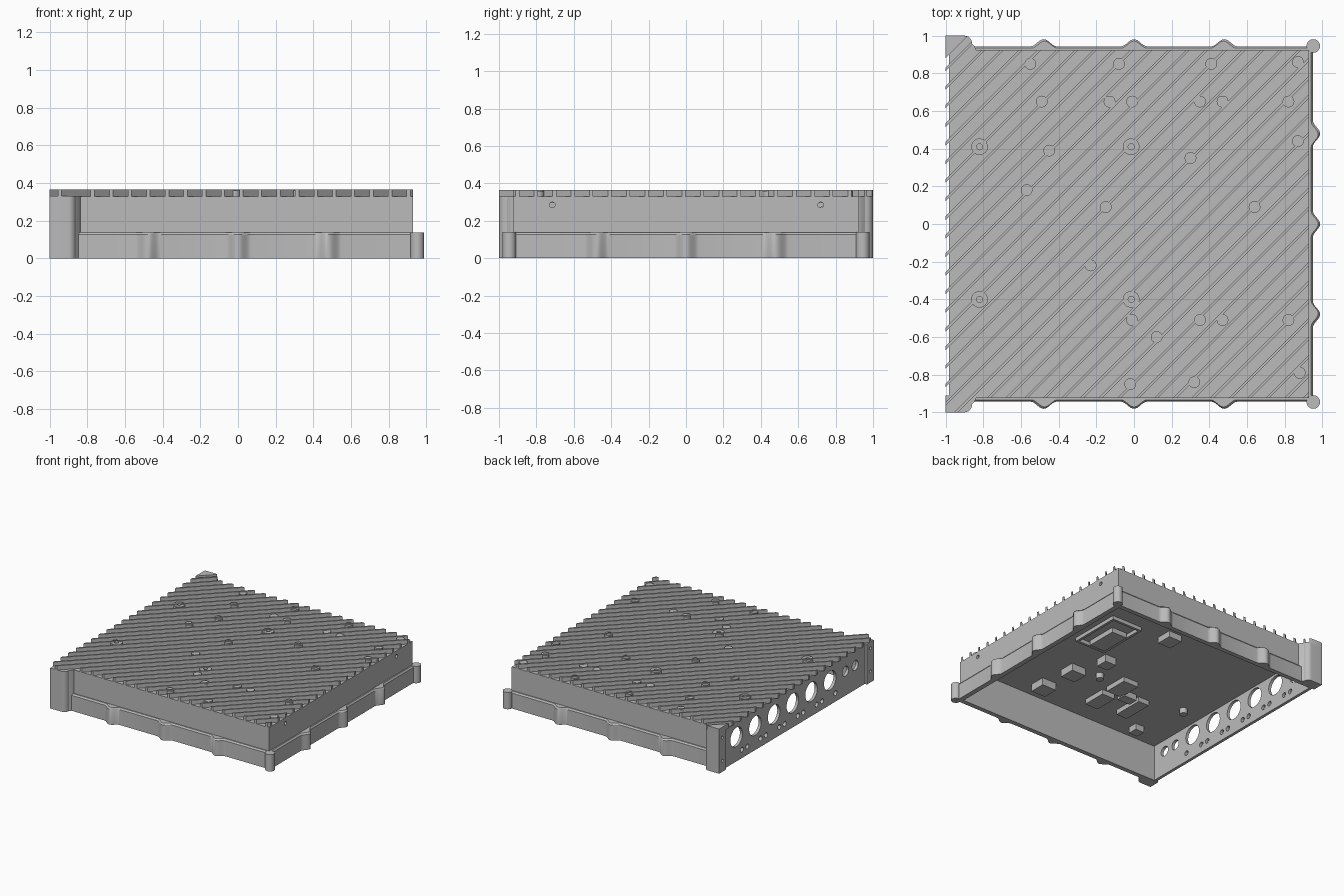
import bpy, bmesh, math
from mathutils import Matrix, Vector

if "Cube" in bpy.data.objects:
    bpy.data.objects.remove(bpy.data.objects["Cube"], do_unlink=True)

# Single cast metal colour
metal = bpy.data.materials.new("cast_metal_grey")
metal.use_nodes = True
GREY = (0.5, 0.5, 0.5, 1)
metal.diffuse_color = GREY
for node in metal.node_tree.nodes:
    if node.type == "BSDF_PRINCIPLED":
        node.inputs["Base Color"].default_value = GREY


def finish(bm, name):
    bmesh.ops.recalc_face_normals(bm, faces=bm.faces)
    mesh = bpy.data.meshes.new(name)
    bm.to_mesh(mesh)
    bm.free()
    mesh.materials.append(metal)
    obj = bpy.data.objects.new(name, mesh)
    bpy.context.collection.objects.link(obj)
    return obj


def add_box(bm, low, high, turn=Matrix()):
    low, high = Vector(low), Vector(high)
    size = Matrix.Diagonal((*(high - low), 1))
    bmesh.ops.create_cube(bm, size=1, matrix=turn @ Matrix.Translation((low + high) / 2) @ size)


def add_cylinder(bm, centre, radius, depth, axis="Z", sides=32):
    turn = Matrix.Rotation(math.pi / 2, 4, "Y") if axis == "X" else Matrix()
    bmesh.ops.create_cone(bm, cap_ends=True, segments=sides, radius1=radius, radius2=radius,
                          depth=depth, matrix=Matrix.Translation(centre) @ turn)


def box(name, low, high):
    bm = bmesh.new()
    add_box(bm, low, high)
    return finish(bm, name)


def prism(name, outline, levels):
    """Stack the outline at (height, scale) levels and cap both ends."""
    bm = bmesh.new()
    rings = [[bm.verts.new((x * s, y * s, z)) for x, y in outline] for z, s in levels]
    count = len(outline)
    for lower, upper in zip(rings, rings[1:]):
        for i in range(count):
            j = (i + 1) % count
            bm.faces.new((lower[i], lower[j], upper[j], upper[i]))
    bm.faces.new(rings[0][::-1])
    bm.faces.new(rings[-1])
    return finish(bm, name)


def combine(obj, other, operation):
    """Apply a boolean and remove the helper object."""
    bpy.context.view_layer.objects.active = obj
    mod = obj.modifiers.new("combine", "BOOLEAN")
    mod.operation, mod.object, mod.solver = operation, other, "EXACT"
    bpy.ops.object.modifier_apply(modifier=mod.name)
    bpy.data.objects.remove(other, do_unlink=True)


def smooth(obj):
    bpy.ops.object.select_all(action="DESELECT")
    obj.select_set(True)
    bpy.context.view_layer.objects.active = obj
    bpy.ops.object.shade_smooth_by_angle(angle=math.radians(30))


WALL_X, WALL_Y = 0.93, 0.925
RIM_X, RIM_Y, RIM_TOP = 0.95, 0.943, 0.138
DECK, FIN_TOP = 0.33, 0.365
BUMPS = (-0.48, 0, 0.48)


# Lower rim outline with flared screw bumps on three sides
def bump_profile():
    points = []
    for centre in BUMPS:
        for i in range(17):
            t = i / 8 - 1
            points.append((centre + 0.07 * t, 0.038 * math.cos(t * math.pi / 2) ** 2))
    return points


side = bump_profile()
rim = [(-0.9, -RIM_Y)] + [(t, -RIM_Y - b) for t, b in side] + [(RIM_X, -RIM_Y)]
rim += [(RIM_X + b, t) for t, b in side]
rim += [(RIM_X, RIM_Y)] + [(t, RIM_Y + b) for t, b in reversed(side)] + [(-0.9, RIM_Y)]
housing = prism("housing", rim, [(0, 1), (RIM_TOP - 0.012, 1), (RIM_TOP, 0.99)])

# Upper walls and deck
combine(housing, box("upper_wall", (-0.982, -WALL_Y, 0.001), (WALL_X, WALL_Y, DECK)), "UNION")

# Corner screw bosses and mounting ears at the connector end
for s in (-1, 1):
    bm = bmesh.new()
    add_cylinder(bm, (0.952, s * 0.945, RIM_TOP / 2 + 0.001), 0.036, RIM_TOP)
    combine(housing, finish(bm, "corner_boss"), "UNION")
    arc = [(-0.9 + 0.04 * math.cos(a), s * (0.958 + 0.042 * math.sin(a)))
           for a in (math.pi / 12 * i for i in range(7))]
    ear = [(-1, s * 0.91), (-0.83, s * 0.91), (-0.845, s * 0.94)] + arc + [(-1, s)]
    combine(housing, prism("ear", ear, [(0, 1), (DECK + 0.001, 1)]), "UNION")

# Open cavity underneath
combine(housing, box("cavity", (-0.958, -0.905, -0.1), (0.91, 0.905, 0.295)), "DIFFERENCE")

# Connector holes, indicator hole pairs and ear screw holes
bm = bmesh.new()
for i in range(6):
    y = 0.75 - i * 0.242
    add_cylinder(bm, (-1, y, 0.2), 0.078, 0.2, "X", 40)
    for shift in (0.07, 0.14)[:1 if i == 5 else 2]:
        add_cylinder(bm, (-1, y - shift, 0.07), 0.02, 0.2, "X", 20)
for y in (-0.66, -0.785):
    add_cylinder(bm, (-1, y, 0.2), 0.04, 0.2, "X")
for y in (-0.957, 0.957):
    for z in (0.09, 0.28):
        add_cylinder(bm, (-1, y, z), 0.012, 0.06, "X", 16)
# Vent holes in the opposite wall
for y in (-0.715, 0.72):
    add_cylinder(bm, (WALL_X, y, 0.285), 0.015, 0.1, "X", 16)
combine(housing, finish(bm, "hole_cutter"), "DIFFERENCE")
smooth(housing)

# Diagonal cooling fins trimmed to the deck footprint
PITCH, HALF = 0.0987, 0.007
bm = bmesh.new()
for k in range(-19, 19):
    c = 0.054 + PITCH * k
    turn = Matrix.Translation((c / 2, -c / 2, 0)) @ Matrix.Rotation(math.pi / 4, 4, "Z")
    add_box(bm, (-1.5, -HALF, DECK - 0.005), (1.5, HALF, FIN_TOP), turn)
# Solid pad on the rear ear
pad = Matrix.Translation((-1, 1, 0)) @ Matrix.Rotation(math.pi / 4, 4, "Z")
add_box(bm, (-0.3, -0.085, DECK - 0.005), (0.3, 0.1, FIN_TOP), pad)
fins = finish(bm, "cooling_fins")
half = [(WALL_X, WALL_Y), (-0.85, WALL_Y), (-0.86, 0.96), (-0.875, 0.99), (-0.9, 1), (-1, 1)]
deck = half + [(x, -y) for x, y in reversed(half)]
combine(fins, prism("deck_trim", deck, [(0.3, 1), (0.4, 1)]), "INTERSECT")

# Round posts among the fins
posts = [(-.55, .85), (-.08, .85), (.41, .85), (.87, .86), (-.49, .65), (-.13, .65),
         (-.01, .65), (.35, .65), (.47, .65), (.82, .65), (-.45, .39), (.3, .35),
         (.87, .44), (-.57, .18), (-.15, .09), (.64, .09), (-.23, -.22), (-.01, -.51),
         (.35, -.51), (.47, -.51), (.82, -.51), (.12, -.6), (-.02, -.85), (.32, -.84),
         (.88, -.79)]
mounts = [(x, y) for x in (-0.82, -0.015) for y in (-0.4, 0.41)]
bm = bmesh.new()
for group, radius in ((posts, 0.031), (mounts, 0.044)):
    for x, y in group:
        add_cylinder(bm, (x, y, 0.342), radius, 0.036)
combine(fins, finish(bm, "deck_posts"), "UNION")
bm = bmesh.new()
for x, y in mounts:
    add_cylinder(bm, (x, y, 0.36), 0.016, 0.05, sides=20)
combine(fins, finish(bm, "mount_cutter"), "DIFFERENCE")
smooth(fins)

# Heat pads hanging from the cavity ceiling: centre, size, drop
pads = [(.01, .43, .12, .13, .05), (.25, -.41, .13, .13, .06), (.28, -.72, .13, .13, .06),
        (.16, -.13, .1, .1, .06), (-.17, -.6, .12, .2, .04), (-.18, -.35, .14, .2, .04),
        (-.44, -.54, .1, .26, .04), (-.3, -.44, .12, .08, .05), (-.67, -.77, .08, .08, .05),
        (.36, .13, .14, .26, .04)]
bm = bmesh.new()
for x, y, w, d, drop in pads:
    add_box(bm, (x - w / 2, y - d / 2, 0.295 - drop), (x + w / 2, y + d / 2, 0.3))
for x, y in ((.05, -.34), (-.77, -.34)):
    add_cylinder(bm, (x, y, 0.275), 0.03, 0.05)
smooth(finish(bm, "heat_pads"))

# Shielding frame around the largest pad
frame = box("shield_frame", (0.26, -0.04, 0.265), (0.54, 0.4, 0.3))
combine(frame, box("frame_opening", (0.28, -0.02, 0.2), (0.52, 0.38, 0.4)), "DIFFERENCE")
